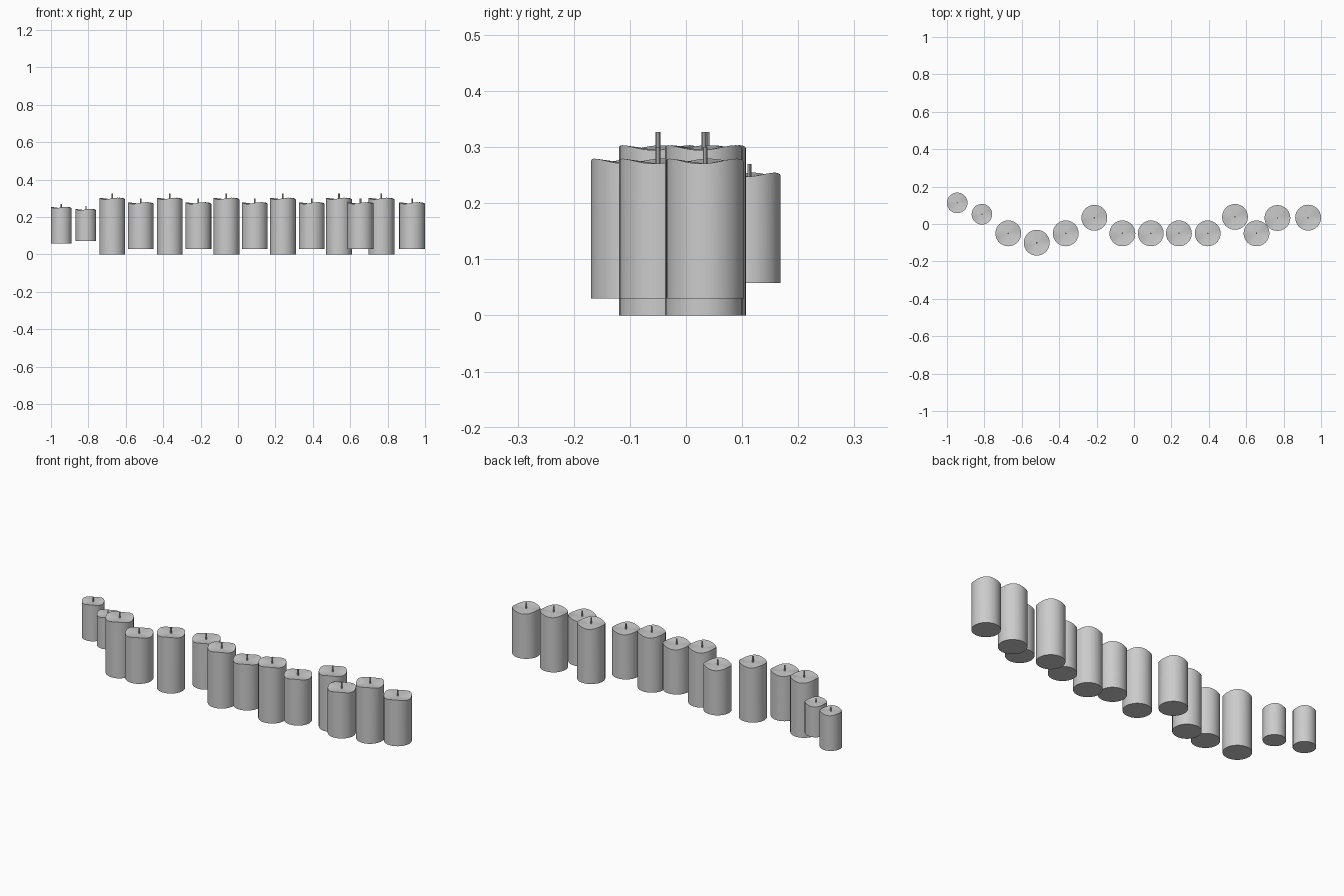
import bpy, bmesh
from math import sin, cos, pi

cube = bpy.data.objects.get("Cube")
if cube:
    bpy.data.objects.remove(cube)


def material(name, value):
    mat = bpy.data.materials.new(name)
    mat.use_nodes = True
    color = (value, value, value, 1)
    mat.diffuse_color = color
    mat.node_tree.nodes["Principled BSDF"].inputs["Base Color"].default_value = color
    return mat


WAX = material("grey wax", 0.6)
SIDES = 32


def finish(bm, name, location):
    bmesh.ops.recalc_face_normals(bm, faces=bm.faces)
    mesh = bpy.data.meshes.new(name)
    bm.to_mesh(mesh)
    bm.free()
    mesh.materials.append(WAX)
    obj = bpy.data.objects.new(name, mesh)
    obj.location = location
    bpy.context.collection.objects.link(obj)
    bpy.ops.object.select_all(action='DESELECT')
    obj.select_set(True)
    bpy.context.view_layer.objects.active = obj
    bpy.ops.object.shade_smooth_by_angle(angle=pi / 6)


def candle(index, x, y, radius, bottom, rim, wick_top):
    # Wax body: straight wall, wavy melted rim, fan top
    bm = bmesh.new()
    wave = radius * 0.065
    low, high = [], []
    for i in range(SIDES):
        a = 2 * pi * i / SIDES
        px, py = radius * cos(a), radius * sin(a)
        low.append(bm.verts.new((px, py, bottom)))
        high.append(bm.verts.new((px, py, rim - wave * cos(3 * a + 0.3))))
    centre = bm.verts.new((0, 0, rim - wave))
    bm.faces.new(low)
    for i in range(SIDES):
        j = (i + 1) % SIDES
        bm.faces.new((low[i], low[j], high[j], high[i]))
        bm.faces.new((high[i], high[j], centre))
    finish(bm, f"candle_body_{index}", (x, y, 0))

    # Wick: thin rod sunk slightly into the wax
    bm = bmesh.new()
    base = rim - 2 * wave
    bmesh.ops.create_cone(bm, cap_ends=True, segments=8, radius1=radius * 0.06,
                          radius2=radius * 0.06, depth=wick_top - base)
    finish(bm, f"wick_{index}", (x, y, (wick_top + base) / 2))


# Candle sizes: radius, bottom, rim height, wick top
TALL = (0.069, 0, 0.299, 0.327)
SHORT = (0.069, 0.03, 0.275, 0.3)
SMALL = (0.055, 0.058, 0.251, 0.27)
SMALLEST = (0.055, 0.073, 0.24, 0.259)

row = [
    (-0.945, 0.113, SMALL), (-0.813, 0.052, SMALLEST),
    (-0.672, -0.05, TALL), (-0.52, -0.1, SHORT),
    (-0.365, -0.05, TALL), (-0.212, 0.033, SHORT),
    (-0.062, -0.05, TALL), (0.09, -0.05, SHORT),
    (0.24, -0.05, TALL), (0.394, -0.05, SHORT),
    (0.54, 0.038, TALL), (0.655, -0.05, SHORT),
    (0.767, 0.032, TALL), (0.931, 0.034, SHORT),
]
for n, (x, y, size) in enumerate(row, 1):
    candle(n, x, y, *size)
